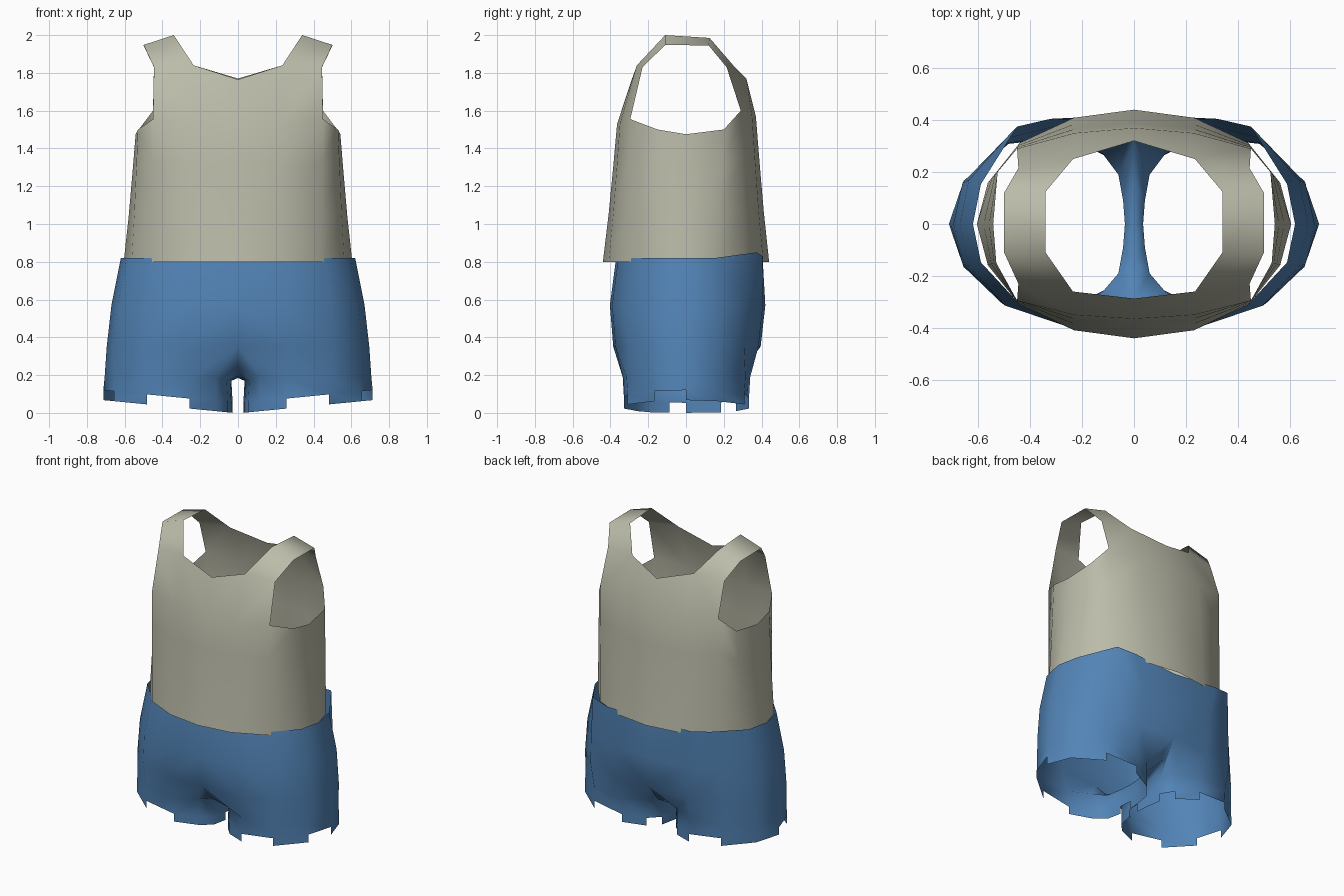
import bpy, bmesh

if "Cube" in bpy.data.objects:
    bpy.data.objects.remove(bpy.data.objects["Cube"])


def material(name, rgb):
    m = bpy.data.materials.new(name)
    m.diffuse_color = (*rgb, 1)
    m.use_nodes = True
    m.node_tree.nodes["Principled BSDF"].inputs["Base Color"].default_value = m.diffuse_color
    return m


def build(name, faces, mat):
    """Make half a garment from corner lists, then mirror it across x."""
    bm = bmesh.new()
    for f in faces:
        bm.faces.new([bm.verts.new(p) for p in f])
    bmesh.ops.remove_doubles(bm, verts=bm.verts, dist=0.0005)
    bmesh.ops.recalc_face_normals(bm, faces=bm.faces)
    # outermost side face must look outwards
    side = max(bm.faces, key=lambda f: f.calc_center_median().x)
    if side.normal.x < 0:
        bmesh.ops.reverse_faces(bm, faces=bm.faces)
    me = bpy.data.meshes.new(name)
    bm.to_mesh(me)
    bm.free()
    me.materials.append(mat)
    me.polygons.foreach_set("use_smooth", [True] * len(me.polygons))
    ob = bpy.data.objects.new(name, me)
    bpy.context.collection.objects.link(ob)
    mod = ob.modifiers.new("Mirror", 'MIRROR')
    mod.use_clip = True
    return ob


def strip(a, b, closed=False):
    """Quads between two rows of points."""
    n = len(a)
    return [(a[i], a[(i + 1) % n], b[(i + 1) % n], b[i])
            for i in range(n if closed else n - 1)]


def half_ring(z, a, front, back, prof):
    """Half an oval from front centre round the side to back centre."""
    pts = [(a * x, -front * y, z) for x, y in prof]
    return pts + [(a * x, back * y, z) for x, y in reversed(prof[:-1])]


cloth = material("stone grey cloth", (0.50, 0.50, 0.40))
denim = material("blue cloth", (0.085, 0.23, 0.47))

# Vest body: hem up to the armpits
prof = [(0, 1), (.38, .93), (.727, .71), (.93, .36), (1, 0)]
hem = half_ring(0.8, 0.605, 0.44, 0.44, prof)
chest = [(0, -.365, 1.53), (.23, -.35, 1.53), (.45, -.295, 1.555), (.53, -.15, 1.5),
         (.542, 0, 1.475), (.525, .2, 1.5), (.45, .29, 1.6), (.23, .35, 1.57), (0, .37, 1.57)]
rows = [hem]
for t in (0.35, 0.7):
    s = t ** 0.85
    rows.append([(p[0] + (q[0] - p[0]) * s, p[1] + (q[1] - p[1]) * s,
                  p[2] + (q[2] - p[2]) * t) for p, q in zip(hem, chest)])
rows.append(chest)
vest = [f for a, b in zip(rows, rows[1:]) for f in strip(a, b)]

# Vest top: band between neckline and armhole, over the shoulder
neck = [(.235, -.26, 1.84), (.34, -.11, 2.0), (.34, .125, 1.985), (.235, .25, 1.84)]
arm = [(.445, -.23, 1.83), (.5, -.11, 1.948), (.5, .12, 1.945), (.445, .215, 1.83)]
vest += strip(neck, arm)
vest += strip(chest[:3], [(0, -.287, 1.765), neck[0], arm[0]])
vest += strip(chest[6:], [arm[3], neck[3], (0, .32, 1.77)])
build("vest", vest, cloth)

# Shorts hips
prof = [(0, 1), (.4, .97), (.74, .78), (.95, .4), (1, 0)]
waist = half_ring(0.82, 0.62, 0.37, 0.385, prof)
waist[6], waist[7] = (.45, .375, .85), (.32, .405, .83)   # bunched cloth at the back
hips = [waist, half_ring(.57, .67, .403, .42, prof), half_ring(.35, .695, .385, .395, prof)]
shorts = [f for a, b in zip(hips, hips[1:]) for f in strip(a, b)]

# Leg tube: hip row closed by the crotch line
crotch = [(0, .31, .24), (0, .15, .195), (0, 0, .185), (0, -.15, .195), (0, -.29, .24)]
thigh = [(x, y, .19 if x > .1 else .17) for x, y in (
    (.12, -.26), (.26, -.335), (.48, -.315), (.65, -.17), (.706, 0), (.65, .17), (.48, .315),
    (.26, .34), (.12, .27), (.06, .19), (.042, .09), (.035, 0), (.042, -.09), (.06, -.19))]
cuff = [(.37 + (x - .37) * 1.02, y * .98, .1 * x + .05) for x, y, z in thigh]
edge = [(x, y, z - .053) for x, y, z in cuff]
shorts += strip(hips[-1] + crotch, thigh, True)
shorts += strip(thigh, cuff, True)

# Ragged leg hem: tabs with notches between
shorts += [f for i, f in enumerate(strip(cuff, edge, True)) if i not in (1, 3, 6, 8, 11)]
build("shorts", shorts, denim)
